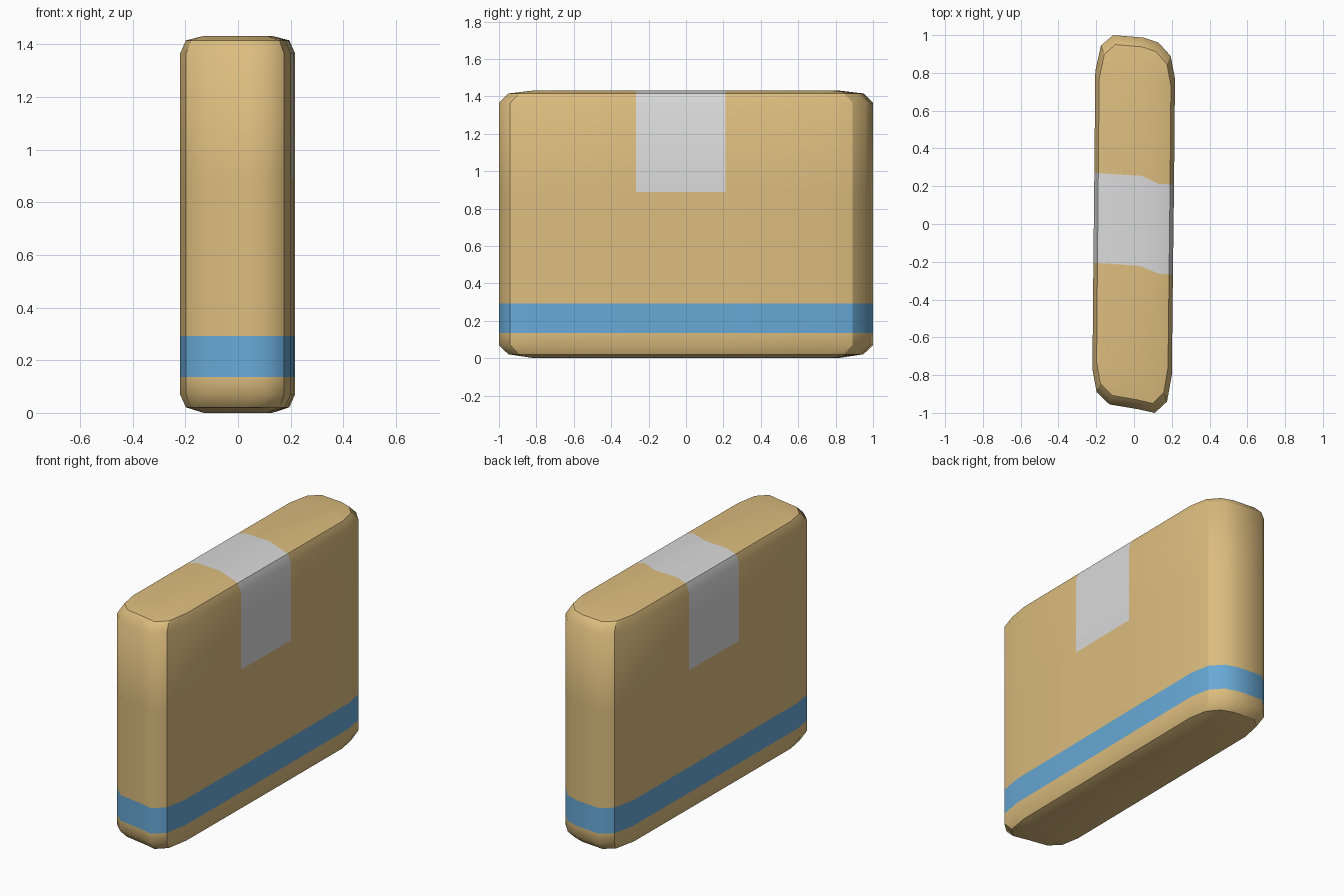
import bpy, bmesh

if "Cube" in bpy.data.objects:
    bpy.data.objects.remove(bpy.data.objects["Cube"])

def material(name, rgb):
    m = bpy.data.materials.new(name)
    m.diffuse_color = (*rgb, 1)
    m.use_nodes = True
    m.node_tree.nodes["Principled BSDF"].inputs["Base Color"].default_value = m.diffuse_color
    return m

CARD, BLUE, TAPE = 0, 1, 2

# Plan outline, anticlockwise from front left; each point maps to a cap grid cell (row, column)
outline = [
    ((-0.13, -0.955), (0, 0)), ((0.02, -0.98), (0, 1)), ((0.11, -1.0), (0, 2)),      # front end
    ((0.175, -0.94), (0, 2)),                                                        # corner
    ((0.20, -0.80), (0, 2)), ((0.206, -0.267), (1, 2)),
    ((0.212, 0.21), (2, 2)), ((0.217, 0.77), (3, 2)),                                # right side
    ((0.194, 0.89), (3, 2)),                                                         # corner
    ((0.13, 0.96), (3, 2)), ((0.05, 0.987), (3, 1)), ((-0.11, 1.0), (3, 0)),         # back end
    ((-0.175, 0.945), (3, 0)),                                                       # corner
    ((-0.205, 0.81), (3, 0)), ((-0.21, 0.27), (2, 0)),
    ((-0.215, -0.207), (1, 0)), ((-0.22, -0.77), (0, 0)),                            # left side
    ((-0.198, -0.89), (0, 0)),                                                       # corner
]
corners = {3, 8, 12, 17}
tape_cols = {5, 14}            # outline spans covered by the tape
n = len(outline)

# Flat cap grid (rows front to back, columns left to right)
cap = [
    [(-0.13, -0.77), (0.02, -0.79), (0.11, -0.81)],
    [(-0.13, -0.21), (0.03, -0.222), (0.13, -0.262)],
    [(-0.13, 0.265), (0.04, 0.255), (0.13, 0.213)],
    [(-0.11, 0.81), (0.05, 0.79), (0.13, 0.77)],
]

bm = bmesh.new()

def face(verts, mat):
    unique = list(dict.fromkeys(verts))
    f = bm.faces.new(unique)
    f.material_index = mat
    f.smooth = True

def ring(z, inset):
    pts = []
    for (x, y), _ in outline:
        sx = 0.9 if inset else 1
        sy = 0.95 if inset and abs(y) > 0.5 else 1
        pts.append(bm.verts.new((x * sx, y * sy, z)))
    return pts

# Walls: stacked rings, with the stripe and tape as bands of faces
levels = [0.021, 0.07, 0.136, 0.293, 0.888, 1.365, 1.415]
rings = [ring(z, i in (0, len(levels) - 1)) for i, z in enumerate(levels)]
for k in range(len(rings) - 1):
    for i in range(n):
        j = (i + 1) % n
        mat = BLUE if k == 2 else TAPE if k >= 4 and i in tape_cols else CARD
        face((rings[k][i], rings[k][j], rings[k + 1][j], rings[k + 1][i]), mat)

# Top and bottom: flat grid joined to the end ring by the soft rim
for z, rim, top in ((0, rings[0], False), (1.432, rings[-1], True)):
    grid = [[bm.verts.new((x, y, z)) for x, y in row] for row in cap]
    for r in range(3):
        for c in range(2):
            face((grid[r][c], grid[r][c + 1], grid[r + 1][c + 1], grid[r + 1][c]),
                 TAPE if top and r == 1 else CARD)
    for i in range(n):
        j = (i + 1) % n
        (ra, ca), (rb, cb) = outline[i][1], outline[j][1]
        face((rim[i], rim[j], grid[rb][cb], grid[ra][ca]),
             TAPE if top and i in tape_cols else CARD)

bmesh.ops.recalc_face_normals(bm, faces=bm.faces)

# Crisp lines: the four upright corners and both rims
for i in range(n):
    for r in (rings[0], rings[-1]):
        bm.edges.get((r[i], r[(i + 1) % n])).smooth = False
    if i in corners:
        for a, b in zip(rings, rings[1:]):
            bm.edges.get((a[i], b[i])).smooth = False

mesh = bpy.data.meshes.new("cardboard_box")
bm.to_mesh(mesh)
bm.free()
mesh.materials.append(material("cardboard", (0.72, 0.51, 0.21)))
mesh.materials.append(material("blue stripe", (0.138, 0.40, 0.68)))
mesh.materials.append(material("grey tape", (0.70, 0.70, 0.70)))
box = bpy.data.objects.new("cardboard_box", mesh)
bpy.context.collection.objects.link(box)
